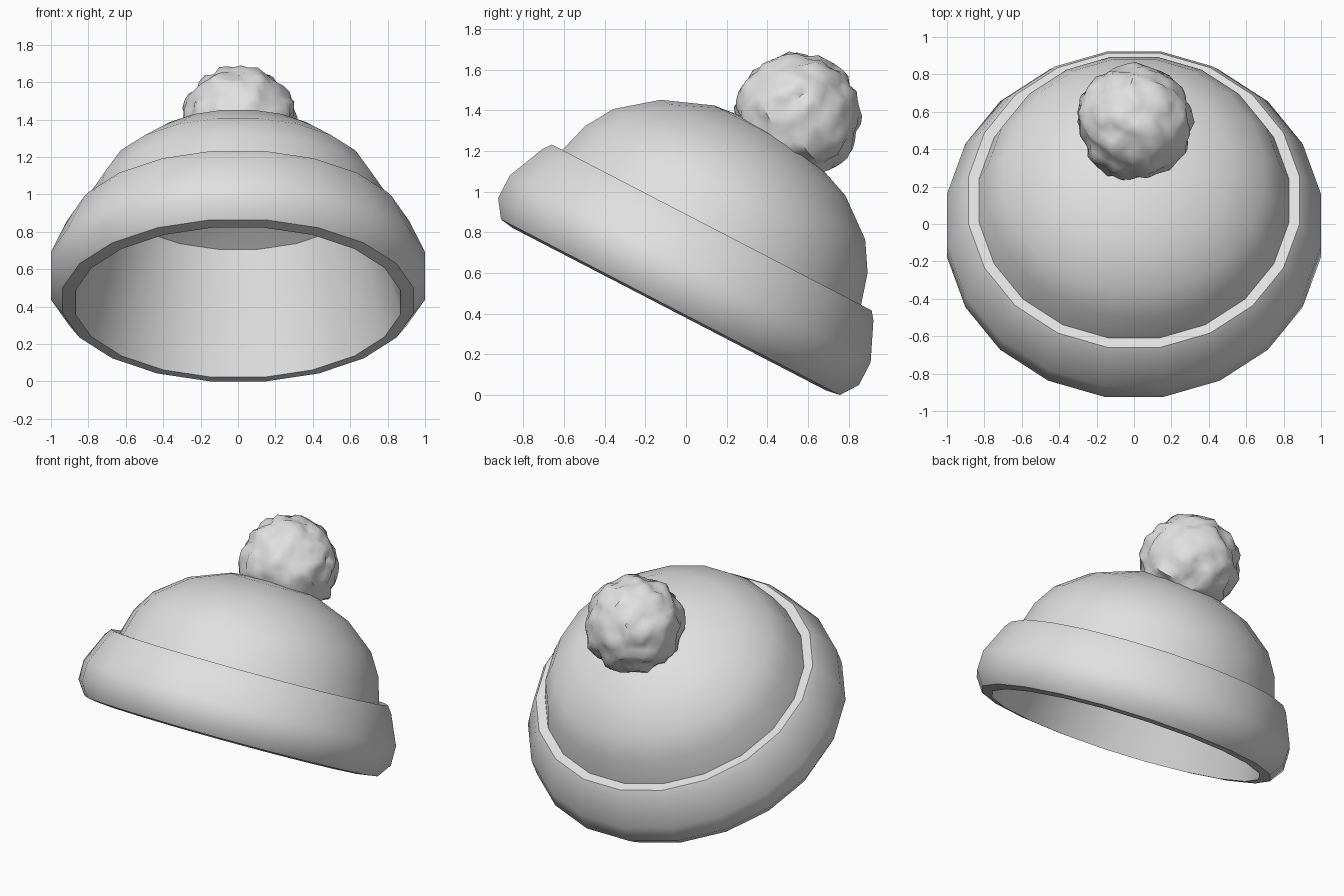
import bpy, bmesh, math
from mathutils import Matrix, Vector, noise

if "Cube" in bpy.data.objects:
    bpy.data.objects.remove(bpy.data.objects["Cube"])

TILT = math.radians(-27.4)
SIDES = 20
PLACE = Matrix.Translation((0, -0.237, 0.123)) @ Matrix.Rotation(TILT, 4, 'X')

grey = bpy.data.materials.new("light grey wool")
grey.diffuse_color = (0.75, 0.75, 0.75, 1)
grey.use_nodes = True
grey.node_tree.nodes["Principled BSDF"].inputs["Base Color"].default_value = grey.diffuse_color


def finish(bm, name, angle):
    mesh = bpy.data.meshes.new(name)
    bm.to_mesh(mesh)
    bm.free()
    mesh.materials.append(grey)
    ob = bpy.data.objects.new(name, mesh)
    bpy.context.collection.objects.link(ob)
    bpy.ops.object.select_all(action='DESELECT')
    ob.select_set(True)
    bpy.context.view_layer.objects.active = ob
    bpy.ops.object.shade_smooth_by_angle(angle=math.radians(angle))
    return ob


def lathe(name, profile, angle):
    """Revolve (radius, height) points about the tilted hat axis.
    Points run upwards for outward faces, downwards for inward ones."""
    bm = bmesh.new()
    rings = []
    for r, h in profile:
        if r < 1e-4:
            rings.append([bm.verts.new((0, 0, h))] * SIDES)
            continue
        ring = []
        for i in range(SIDES):
            a = 2 * math.pi * (i + 0.5) / SIDES
            ring.append(bm.verts.new((r * math.cos(a), r * math.sin(a), h)))
        rings.append(ring)
    for low, high in zip(rings, rings[1:]):
        for i in range(SIDES):
            j = (i + 1) % SIDES
            bm.faces.new(list(dict.fromkeys((low[i], low[j], high[j], high[i]))))
    bm.transform(PLACE)
    return finish(bm, name, angle)


# Folded brim: thick band with bevelled edges
lathe("brim", [(0.88, 0.337), (0.95, 0.348), (1.012, 0.435), (1.012, 0.56),
               (0.928, 0.75), (0.897, 0.79), (0.82, 0.785)], 40)

# Crown: rounded outer dome
lathe("crown", [(0.845, 0.765), (0.793, 0.945), (0.706, 1.085),
                (0.518, 1.232), (0.27, 1.328), (0, 1.357)], 40)

# Lining: tapering inside wall with a shallow domed ceiling
lathe("lining", [(0, 1.23), (0.26, 1.20), (0.50, 1.12), (0.69, 1.01),
                 (0.79, 0.68), (0.88, 0.337)], 35)

# Bobble: lumpy ball on the back of the crown
bm = bmesh.new()
bmesh.ops.create_icosphere(bm, subdivisions=4, radius=1.0)
for v in bm.verts:
    d = v.co.normalized()
    lump = noise.noise(d * 4.0 + Vector((4.1, 2.3, 7.7)))
    v.co = d * (0.304 + 0.04 * lump)
bm.transform(Matrix.Translation((0.005, 0.545, 1.372)))
finish(bm, "bobble", 50)
